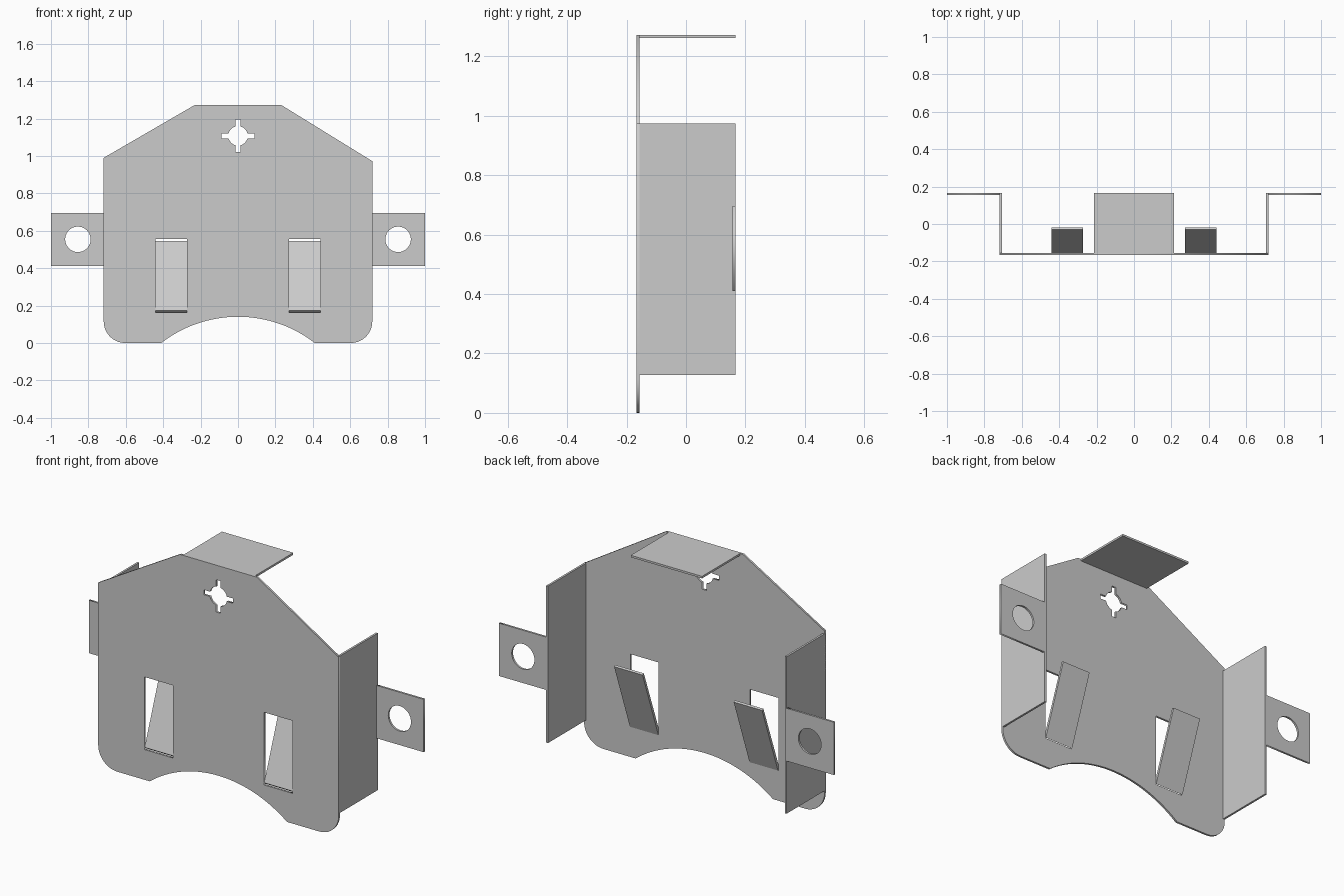
import bpy, bmesh
from math import sin, cos, radians, pi, asin, sqrt

if "Cube" in bpy.data.objects:
    bpy.data.objects.remove(bpy.data.objects["Cube"])

T = 0.011          # sheet thickness
Y0, Y1 = -0.167, 0.167


def arc(cx, cz, r, a0, a1, n):
    """Points on an arc, angles in degrees."""
    return [(cx + r * cos(radians(a0 + (a1 - a0) * i / n)),
             cz + r * sin(radians(a0 + (a1 - a0) * i / n))) for i in range(n + 1)]


def rect(x0, x1, z0, z1):
    return [(x0, z0), (x1, z0), (x1, z1), (x0, z1)]


def sheet(name, loops, y):
    """Flat sheet in the XZ plane; the first loop is the outline, the rest are holes."""
    cu = bpy.data.curves.new(name, 'CURVE')
    cu.dimensions = '2D'
    cu.fill_mode = 'BOTH'
    cu.extrude = T / 2
    for pts in loops:
        sp = cu.splines.new('POLY')
        sp.points.add(len(pts) - 1)
        for p, (x, z) in zip(sp.points, pts):
            p.co = (x, z, 0, 1)
        sp.use_cyclic_u = True
    ob = bpy.data.objects.new(name, cu)
    bpy.context.collection.objects.link(ob)
    ob.rotation_euler.x = pi / 2
    ob.location.y = y
    bpy.ops.object.select_all(action='DESELECT')
    ob.select_set(True)
    bpy.context.view_layer.objects.active = ob
    bpy.ops.object.convert(target='MESH')


def prism(name, profile, x0, x1):
    """Extrude a (y, z) profile along x."""
    bm = bmesh.new()
    f = bm.faces.new([bm.verts.new((x0, y, z)) for y, z in profile])
    ext = bmesh.ops.extrude_face_region(bm, geom=[f])['geom']
    bmesh.ops.translate(bm, vec=(x1 - x0, 0, 0),
                        verts=[v for v in ext if isinstance(v, bmesh.types.BMVert)])
    bmesh.ops.recalc_face_normals(bm, faces=bm.faces)
    me = bpy.data.meshes.new(name)
    bm.to_mesh(me)
    bm.free()
    bpy.context.collection.objects.link(bpy.data.objects.new(name, me))


# Plate outline: bottom arch, rounded lower corners, chamfered top
half, rise = 0.41, 0.14
R = (half ** 2 + rise ** 2) / (2 * rise)
sweep = asin(half / R) * 180 / pi
outline = (arc(0, rise - R, R, 90 + sweep, 90 - sweep, 32)
           + arc(0.603, 0.115, 0.115, -90, 0, 10)
           + [(0.718, 0.972), (0.23, 1.273), (-0.23, 1.273), (-0.718, 0.99)]
           + arc(-0.603, 0.115, 0.115, 180, 270, 10))

# Cross-shaped keyhole with a round centre
cz, r, w, arm = 1.107, 0.052, 0.013, 0.087
d = asin(w / r) * 180 / pi
cross = []
for k in range(4):
    a = radians(90 * k)
    for u, v in ((arm, -w), (arm, w)):
        cross.append((u * cos(a) - v * sin(a), cz + u * sin(a) + v * cos(a)))
    cross += arc(0, cz, r, 90 * k + d, 90 * k + 90 - d, 6)

slots = [rect(s * 0.357 - 0.085, s * 0.357 + 0.085, 0.163, 0.555) for s in (-1, 1)]
sheet("face_plate", [outline, cross] + slots, Y0 + T / 2)

# Folded top tab
prism("top_tab", [(Y0, 1.262), (Y1, 1.262), (Y1, 1.273), (Y0, 1.273)], -0.213, 0.213)

for s, side in ((-1, "left"), (1, "right")):
    # Side flange, folded backward
    prism(side + "_flange", [(Y0, 0.127), (Y1, 0.127), (Y1, 0.974), (Y0, 0.974)],
          s * 0.718, s * (0.718 - T))
    # Mounting ear with screw hole
    xs = sorted((s * 0.709, s * 1.0))
    sheet(side + "_ear", [rect(*xs, 0.411, 0.696),
                          arc(s * 0.856, 0.554, 0.068, 0, 352.5, 47)], Y1 - T / 2)
    # Spring flap bent back out of the slot
    prism(side + "_flap", [(-0.165, 0.174), (-0.153, 0.164), (-0.018, 0.54), (-0.029, 0.545)],
          s * 0.357 - 0.085, s * 0.357 + 0.085)
